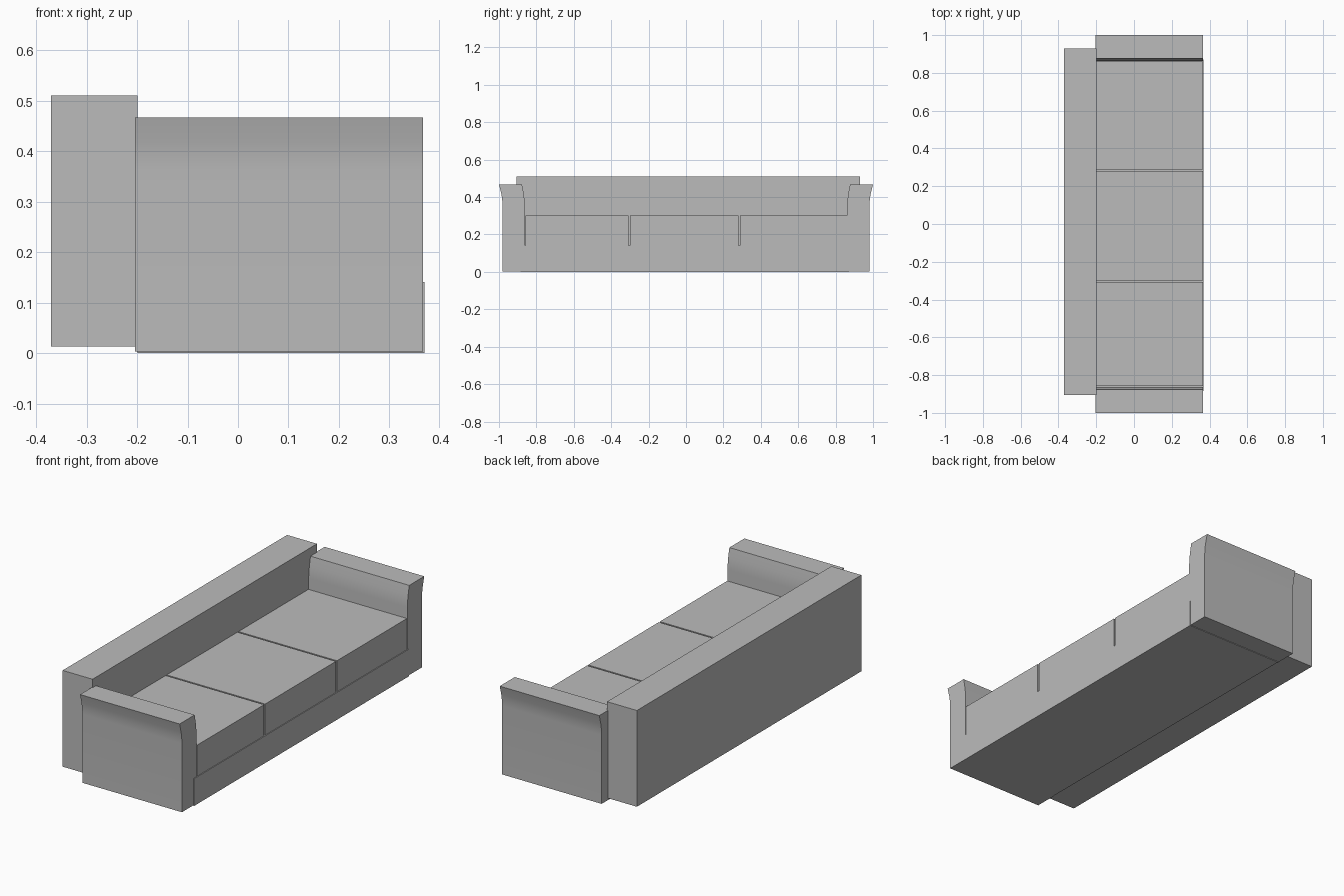
import bpy
import bmesh

cube = bpy.data.objects.get("Cube")
if cube:
    bpy.data.objects.remove(cube, do_unlink=True)

# Upholstery colour
fabric = bpy.data.materials.new("grey_fabric")
fabric.use_nodes = True
grey = (0.5, 0.5, 0.5, 1)
fabric.diffuse_color = grey
fabric.node_tree.nodes["Principled BSDF"].inputs["Base Color"].default_value = grey


def prism(name, profile, x0, x1):
    """Extrude a (y, z) outline along x."""
    bm = bmesh.new()
    face = bm.faces.new([bm.verts.new((x0, y, z)) for y, z in profile])
    ext = bmesh.ops.extrude_face_region(bm, geom=[face])
    verts = [g for g in ext["geom"] if isinstance(g, bmesh.types.BMVert)]
    bmesh.ops.translate(bm, verts=verts, vec=(x1 - x0, 0, 0))
    bmesh.ops.recalc_face_normals(bm, faces=bm.faces[:])
    mesh = bpy.data.meshes.new(name)
    bm.to_mesh(mesh)
    bm.free()
    mesh.materials.append(fabric)
    obj = bpy.data.objects.new(name, mesh)
    bpy.context.collection.objects.link(obj)
    return obj


def box(name, x0, x1, y0, y1, z0, z1):
    return prism(name, [(y0, z0), (y1, z0), (y1, z1), (y0, z1)], x0, x1)


# Backrest and base
box("backrest", -0.37, -0.199, -0.905, 0.93, 0.013, 0.511)
box("seat_base", -0.199, 0.369, -0.885, 0.872, 0, 0.141)

# Three seat cushions separated by narrow seams
seams = [-0.862, -0.303, 0.284, 0.864]
for side, y0, y1 in zip(("right", "middle", "left"), seams, seams[1:]):
    box(side + "_cushion", -0.199, 0.365, y0 + 0.004, y1 - 0.004, 0.141, 0.302)

# Arms whose tops curve outward
arm_profile = [
    (0.981, 0.003), (0.981, 0.36), (0.983, 0.39), (0.988, 0.42), (1.0, 0.467),
    (0.877, 0.467), (0.868, 0.42), (0.864, 0.39), (0.862, 0.36), (0.862, 0.003),
]
for name, sign in (("right_arm", -1), ("left_arm", 1)):
    arm = prism(name, [(sign * y, z) for y, z in arm_profile], -0.204, 0.366)
    bpy.ops.object.select_all(action="DESELECT")
    arm.select_set(True)
    bpy.context.view_layer.objects.active = arm
    bpy.ops.object.shade_smooth_by_angle(angle=0.6)
